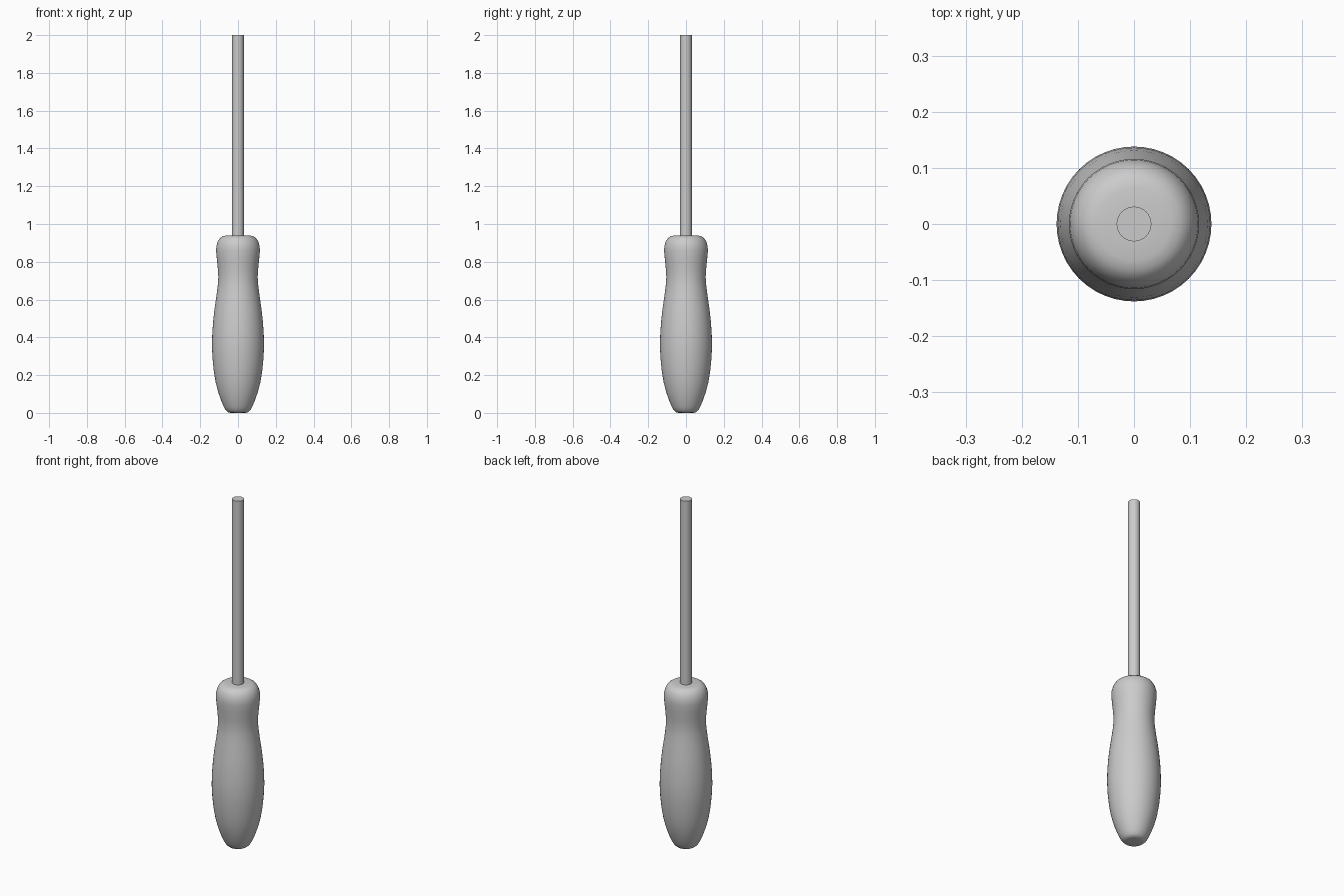
import bpy, bmesh, math

if "Cube" in bpy.data.objects:
    bpy.data.objects.remove(bpy.data.objects["Cube"])


def lathe(name, profile, sides, angle):
    """Revolve (radius, height) points around the z axis, closing both ends."""
    bm = bmesh.new()
    rings = []
    for r, z in profile:
        rings.append([bm.verts.new((r * math.cos(2 * math.pi * i / sides),
                                    r * math.sin(2 * math.pi * i / sides), z))
                      for i in range(sides)])
    for a, b in zip(rings, rings[1:]):
        for i in range(sides):
            j = (i + 1) % sides
            bm.faces.new((a[i], a[j], b[j], b[i]))
    bm.faces.new(rings[0][::-1])
    bm.faces.new(rings[-1])
    mesh = bpy.data.meshes.new(name)
    bm.to_mesh(mesh)
    bm.free()
    obj = bpy.data.objects.new(name, mesh)
    bpy.context.collection.objects.link(obj)
    bpy.ops.object.select_all(action='DESELECT')
    obj.select_set(True)
    bpy.context.view_layer.objects.active = obj
    bpy.ops.object.shade_smooth_by_angle(angle=math.radians(angle))
    return obj


# Contoured grip: rounded butt, swollen palm, narrow neck, rounded collar
lathe("handle", [
    (0.040, 0.000), (0.053, 0.003), (0.064, 0.013), (0.075, 0.032),
    (0.090, 0.067), (0.105, 0.110), (0.118, 0.160), (0.128, 0.220),
    (0.135, 0.290), (0.138, 0.355), (0.136, 0.425), (0.131, 0.490),
    (0.123, 0.560), (0.114, 0.620), (0.107, 0.675), (0.104, 0.720),
    (0.107, 0.765), (0.112, 0.815), (0.116, 0.860), (0.114, 0.885),
    (0.107, 0.908), (0.096, 0.925), (0.082, 0.935), (0.065, 0.939),
    (0.031, 0.940)], 48, 50)

# Straight round shaft
lathe("shaft", [(0.031, 0.93), (0.031, 2.0)], 32, 40)
